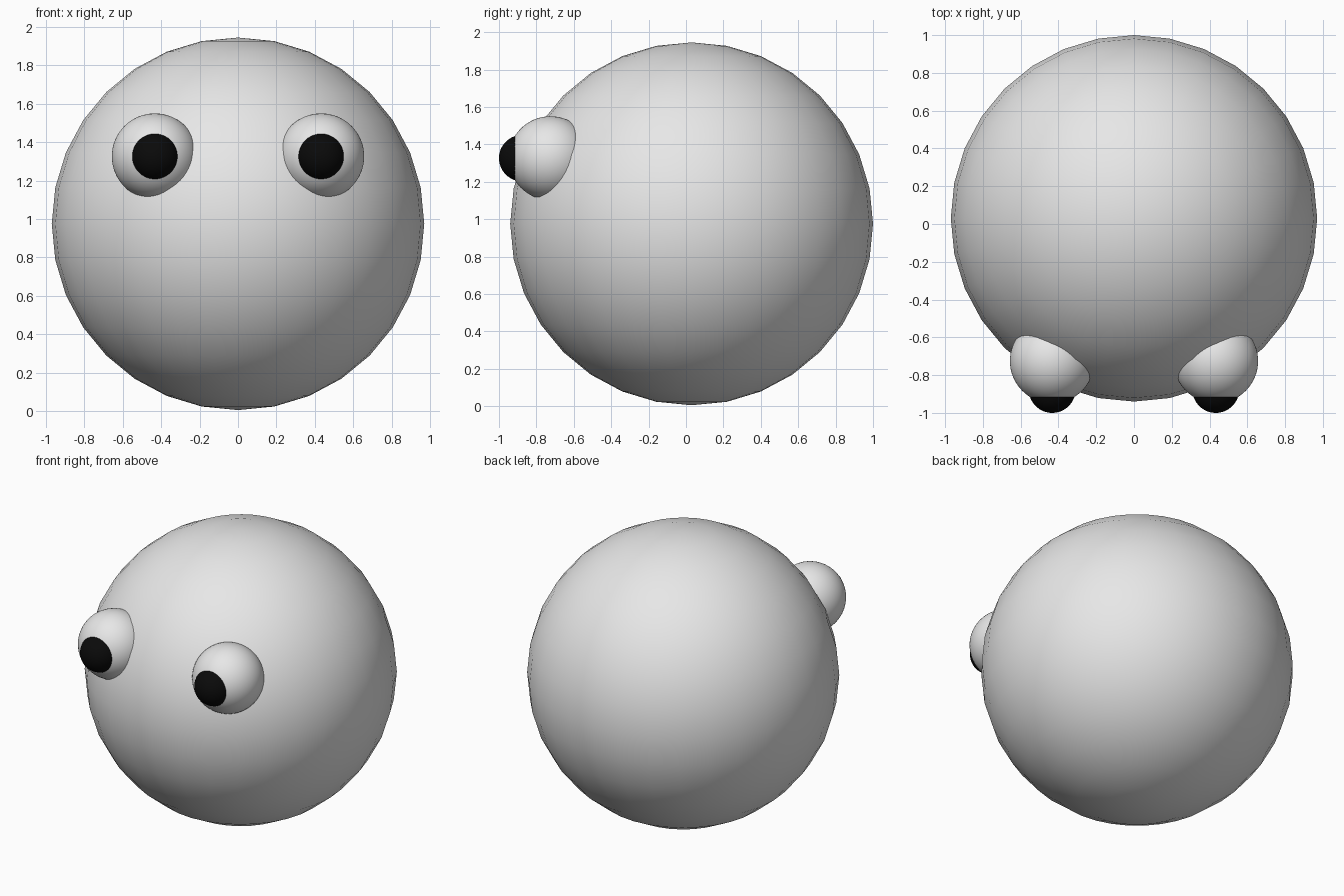
import bpy
import math

cube = bpy.data.objects.get("Cube")
if cube:
    bpy.data.objects.remove(cube, do_unlink=True)


def make_material(name, color):
    mat = bpy.data.materials.new(name)
    mat.use_nodes = True
    mat.diffuse_color = color
    mat.node_tree.nodes["Principled BSDF"].inputs["Base Color"].default_value = color
    return mat


def ball(name, center, radius, segments, mat):
    bpy.ops.mesh.primitive_uv_sphere_add(
        segments=segments, ring_count=segments // 2, radius=radius, location=center)
    obj = bpy.context.object
    obj.name = name
    obj.data.materials.append(mat)
    bpy.ops.object.shade_smooth_by_angle(angle=math.radians(40))
    return obj


grey = make_material("light grey", (0.8, 0.8, 0.8, 1))
black = make_material("black", (0.003, 0.003, 0.003, 1))

# Round body with a coarse outline
ball("body", (0, 0.03, 0.975), 0.97, 32, grey)

# Bulging eyes sunk into the body, each with a pupil cap
for side, sign in (("left", 1), ("right", -1)):
    ball(side + "_eye", (sign * 0.433, -0.725, 1.326), 0.224, 64, grey)
    ball(side + "_pupil", (sign * 0.433, -0.876, 1.326), 0.124, 64, black)
